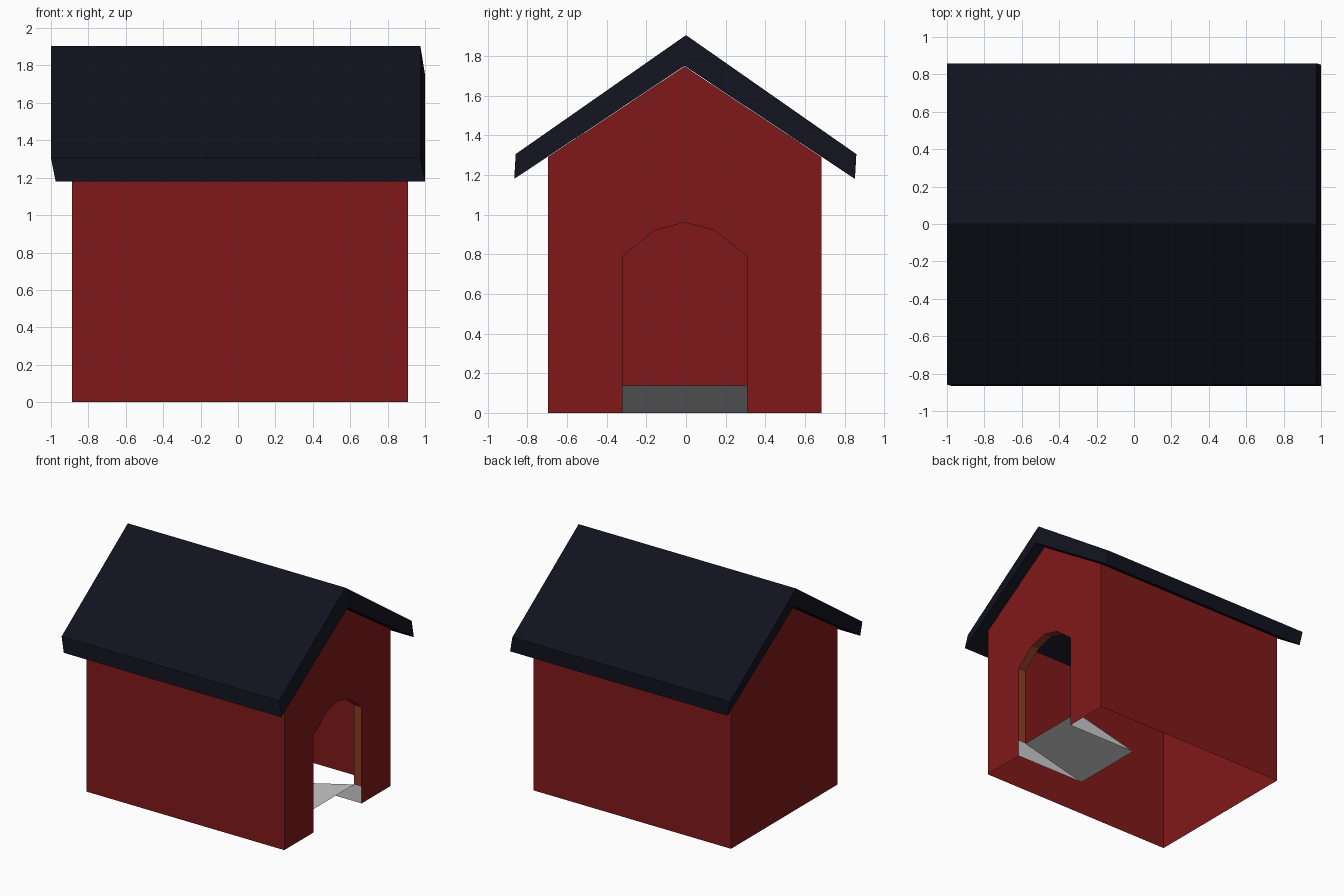
import bpy, bmesh

if "Cube" in bpy.data.objects:
    bpy.data.objects.remove(bpy.data.objects["Cube"])


def material(name, rgb):
    m = bpy.data.materials.new(name)
    m.diffuse_color = (*rgb, 1)
    m.use_nodes = True
    m.node_tree.nodes["Principled BSDF"].inputs["Base Color"].default_value = m.diffuse_color
    return m


def build(name, faces, mat=None):
    """Weld a list of polygons into one flat-shaded object."""
    bm = bmesh.new()
    for f in faces:
        bm.faces.new([bm.verts.new(p) for p in f])
    bmesh.ops.remove_doubles(bm, verts=bm.verts[:], dist=1e-4)
    bmesh.ops.recalc_face_normals(bm, faces=bm.faces[:])
    mesh = bpy.data.meshes.new(name)
    bm.to_mesh(mesh)
    bm.free()
    if mat:
        mesh.materials.append(mat)
    ob = bpy.data.objects.new(name, mesh)
    bpy.context.collection.objects.link(ob)
    return ob


def at(x, profile):
    """Place a (y, z) profile on the plane at x."""
    return [(x, y, z) for y, z in profile]


def strip(a, b, closed=False):
    """Quads bridging two matching rows of points."""
    n = len(a)
    return [[a[i], a[(i + 1) % n], b[(i + 1) % n], b[i]]
            for i in range(n if closed else n - 1)]


red = material("red_paint", (0.22, 0.0095, 0.0095))
orange = material("door_trim", (0.27, 0.045, 0.018))
navy = material("dark_roof", (0.006, 0.006, 0.014))

BACK, FRONT, INNER = -0.887, 0.908, 0.84   # wall planes and trim depth
LEFT, RIGHT, MID = -0.697, 0.683, -0.007
DL, DR, SILL = -0.32, 0.307, 0.137         # doorway

# walls: open-bottomed thin shell, doorway cut in the +x gable
gable = [(LEFT, 0), (LEFT, 1.29), (MID, 1.747), (RIGHT, 1.29), (RIGHT, 0)]
arch = [(DR, 0.79), (0.145, 0.92), (MID, 0.96), (-0.159, 0.92), (DL, 0.79)]
side_l, side_r = gable[:2], gable[3:]
build("walls", [
    at(BACK, gable),
    at(FRONT, gable + [(DR, 0)] + arch + [(DL, 0)]),
    *strip(at(BACK, side_l), at(FRONT, side_l)),
    *strip(at(BACK, side_r), at(FRONT, side_r)),
], red)

# doorway trim: inward lip around the arch
lip = [(DR, SILL)] + arch + [(DL, SILL)]
build("door_trim", strip(at(FRONT, lip), at(INNER, lip)), orange)

# entry ramp: slope falling into the house, with two side plates
ramp = [(FRONT, 0), (FRONT, SILL), (INNER, SILL), (0.267, 0)]
sides = [[(x, y, z) for x, z in ramp] for y in (DL, DR)]
build("entry_ramp", [*sides, [sides[0][2], sides[0][3], sides[1][3], sides[1][2]]])

# roof: thick gabled slab, its underside slightly offset from its top
top = [(-0.859, 1.305), (0, 1.905), (0.859, 1.305)]
under = [(0.852, 1.18), (MID, 1.75), (-0.866, 1.18)]
end_a = at(-1.0, top) + at(-0.975, under)
end_b = at(0.975, top) + at(1.0, under)


def caps(e):
    return [[e[0], e[1], e[4], e[5]], [e[1], e[2], e[3], e[4]]]


build("roof", strip(end_a, end_b, True) + caps(end_a) + caps(end_b), navy)
